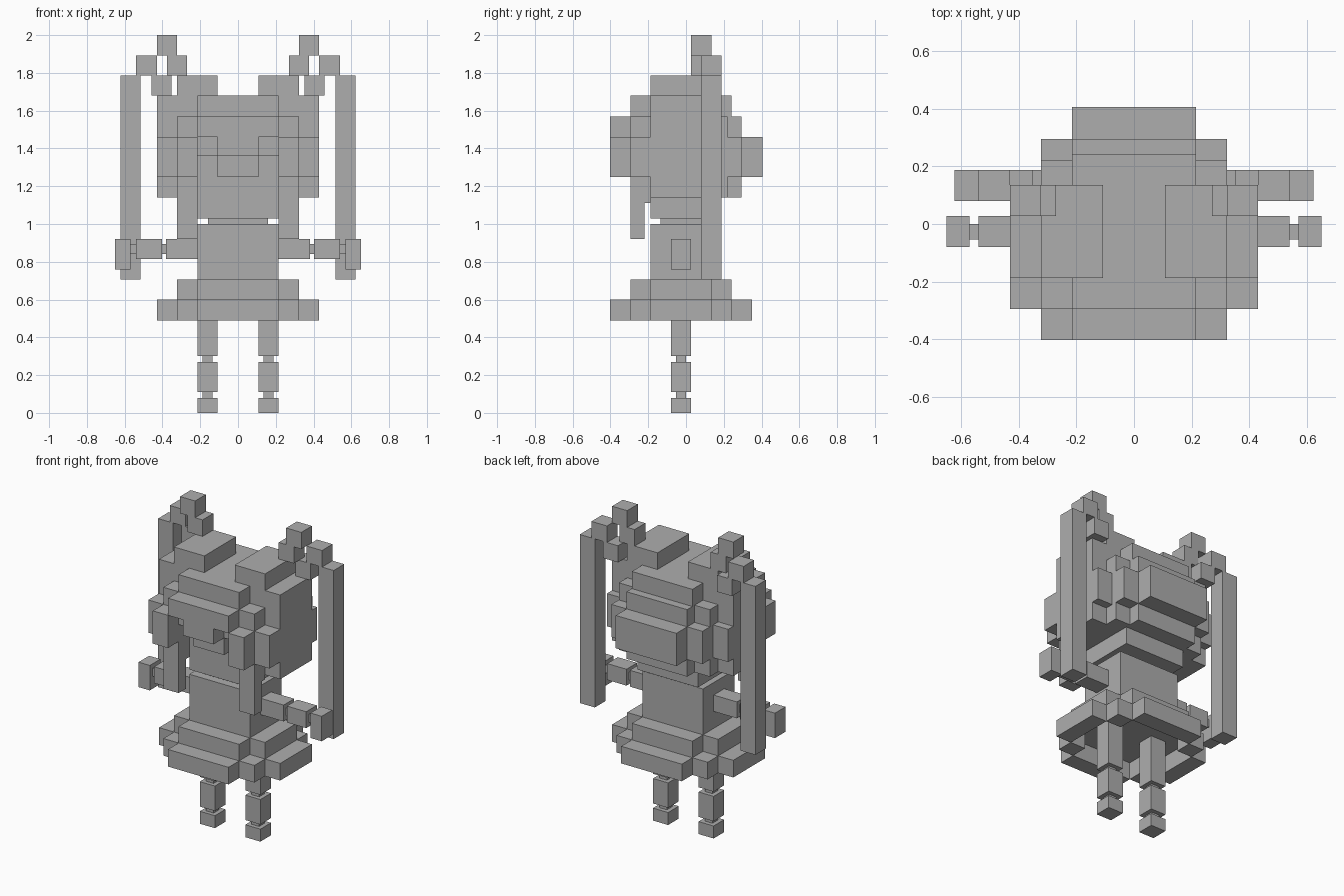
import bpy
import bmesh

cube = bpy.data.objects.get("Cube")
if cube:
    bpy.data.objects.remove(cube, do_unlink=True)

grey = bpy.data.materials.new("plain grey")
grey.use_nodes = True
colour = (0.42, 0.42, 0.42, 1)
grey.diffuse_color = colour
grey.node_tree.nodes["Principled BSDF"].inputs["Base Color"].default_value = colour

# Block edges shared by many parts, in x, y and z
A, B, C, D = 0.108, 0.215, 0.323, 0.43
F1, F2, F3 = -0.187, -0.295, -0.403
R1, R2, R3 = 0.135, 0.242, 0.35
H0, H1, H2, H3, H4, H5, H6, H7 = 1.03, 1.14, 1.25, 1.36, 1.46, 1.57, 1.68, 1.787


def block(name, x, y, z):
    """Box spanning three (low, high) ranges."""
    mesh = bpy.data.meshes.new(name)
    bm = bmesh.new()
    bmesh.ops.create_cube(bm, size=1)
    for v in bm.verts:
        v.co = [r[0] if c < 0 else r[1] for c, r in zip(v.co, (x, y, z))]
    bm.to_mesh(mesh)
    bm.free()
    mesh.materials.append(grey)
    obj = bpy.data.objects.new(name, mesh)
    bpy.context.collection.objects.link(obj)


def centre(name, half, y, z):
    block(name, (-half, half), y, z)


def pair(name, x, y, z):
    block("left_" + name, x, y, z)
    block("right_" + name, (-x[1], -x[0]), y, z)


# Legs and arms: thick segments with thin joints
limb_y, joint_y = (-0.08, 0.027), (-0.054, 0)
for name, low, high in (("foot", 0, 0.08), ("shin", 0.11, 0.27), ("thigh", 0.30, 0.60)):
    pair(name, (A, B), limb_y, (low, high))
for name, low, high in (("ankle", 0.08, 0.11), ("knee", 0.27, 0.30)):
    pair(name, (0.135, 0.188), joint_y, (low, high))

arm_z, joint_z = (0.815, 0.92), (0.842, 0.893)
pair("upper_arm", (B, 0.38), limb_y, arm_z)
pair("elbow", (0.38, 0.403), joint_y, joint_z)
pair("forearm", (0.403, 0.54), limb_y, arm_z)
pair("wrist", (0.54, 0.57), joint_y, joint_z)
pair("hand", (0.57, 0.65), limb_y, (0.76, 0.92))

# Torso and neck
centre("torso", B, (F1, R1), (0.60, 1.0))
centre("neck", 0.16, (-0.135, 0.08), (1.0, H0))

# Skirt: upper band around the waist, wider open ring below
upper, hem = (0.60, 0.706), (0.49, 0.60)
centre("skirt_upper_front", B, (F2, F1), upper)
centre("skirt_upper_back", B, (R1, R2), upper)
pair("skirt_upper_side", (B, C), (F1, R1), upper)
centre("skirt_hem_front", B, (F3, F2), hem)
centre("skirt_hem_back", B, (R2, R3), hem)
pair("skirt_hem_side", (C, D), (F1, R1), hem)
pair("skirt_hem_front_corner", (B, C), (F2, F1), hem)
pair("skirt_hem_back_corner", (B, C), (R1, R2), hem)

# Head
centre("head", D, (F1, R1), (H1, H6))
centre("chin", B, (F1, R1), (H0, H1))
pair("ear", (A, C), (F1, R1), (H6, H7))

# Fringe
centre("fringe_top", B, (F2, F1), (H3, H6))
centre("fringe_row", B, (F3, F2), (H4, H5))
centre("fringe_drop", A, (F3, F2), (H3, H4))
centre("fringe_tip", A, (F2, F1), (H2, H3))
pair("fringe_corner", (B, C), (F2, F1), (H2, H5))
pair("fringe_tuft", (B, C), (F3, F2), (H2, H4))
pair("temple_tuft", (C, D), (F2, F1), (H2, H4))
pair("lock_root", (B, C), (F2, F1), (1.11, H2))
pair("front_lock", (B, C), (F2, -0.22), (0.92, 1.11))

# Stepped hair at the back
for name, depth, low, high in (("crown", R2, H5, H6), ("upper", 0.295, H4, H5),
                               ("middle", 0.405, H2, H4), ("lower", 0.295, H1, H2),
                               ("nape", 0.187, H0, H1)):
    centre("back_hair_" + name, B, (R1, depth), (low, high))
pair("back_corner_hair", (B, C), (R1, 0.22), (H1, H5))
pair("back_corner_tuft", (B, C), (0.22, 0.295), (H2, H4))
pair("back_side_tuft", (C, D), (R1, 0.187), (H2, H4))

# Pigtails with a ring of small blocks as the ties
tail_y, tie_y = (0.08, 0.187), (0.027, R1)
pair("pigtail", (0.516, 0.623), tail_y, (0.706, H7))
pair("tie_outer", (D, 0.54), tail_y, (H7, 1.893))
pair("tie_lower", (0.352, 0.457), tail_y, (H6, H7))
pair("tie_inner", (0.27, 0.377), tie_y, (H7, 1.893))
pair("tie_top", (C, D), tie_y, (1.893, 2.0))
